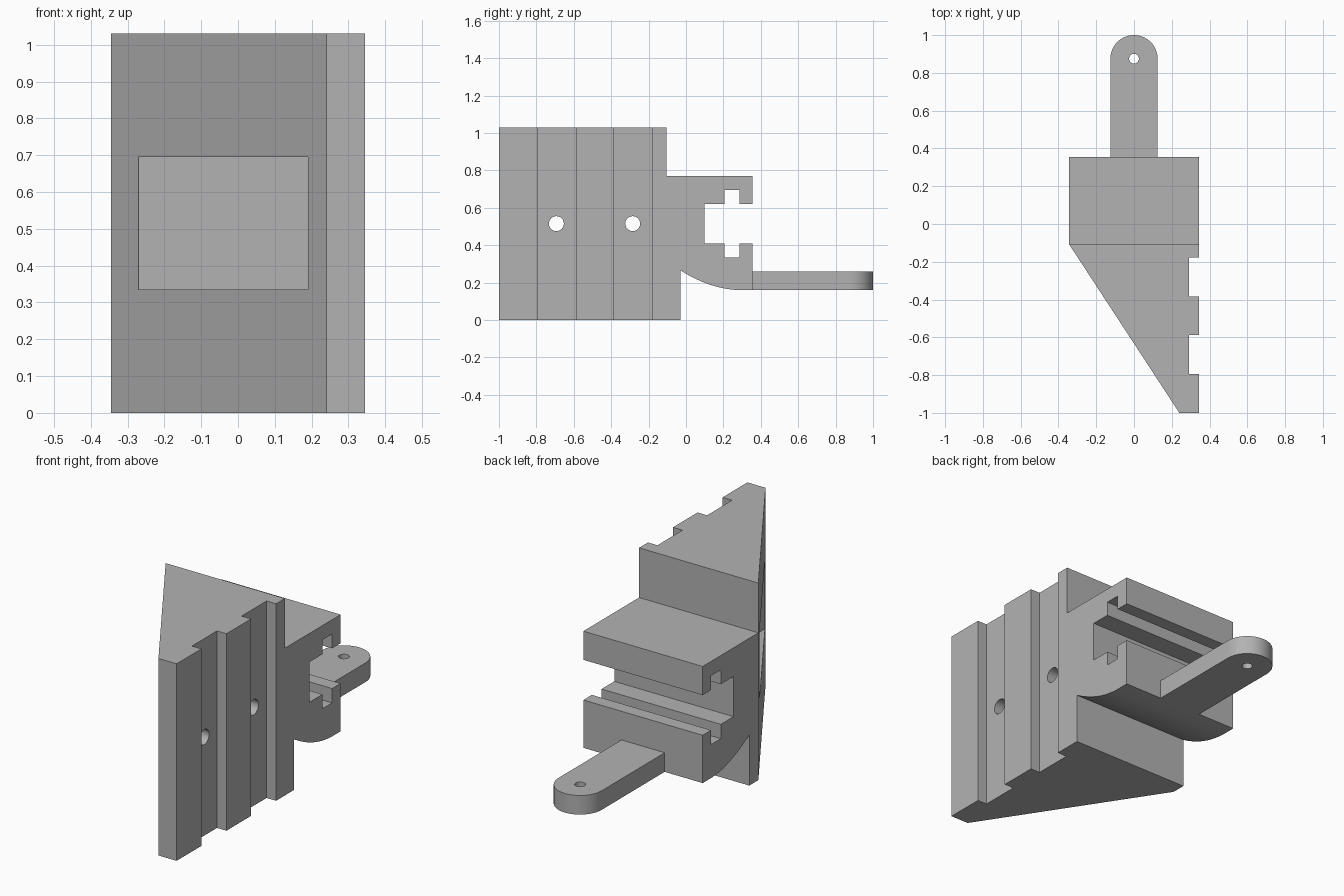
import bpy, bmesh, math
from mathutils import Vector

cube = bpy.data.objects.get("Cube")
if cube:
    bpy.data.objects.remove(cube, do_unlink=True)

GREY = (0.45, 0.45, 0.45, 1)
grey = bpy.data.materials.new("plain grey")
grey.use_nodes = True
grey.diffuse_color = GREY
grey.node_tree.nodes["Principled BSDF"].inputs["Base Color"].default_value = GREY

HALF = 0.345      # half width
TOP = 1.03        # height
BACK = -0.105     # rear of the wedge


def prism(name, profile, axis, low, high):
    """Extrude a 2D profile along x (profile is y, z) or z (profile is x, y)."""
    bm = bmesh.new()
    place = (lambda a, b: (low, a, b)) if axis == "x" else (lambda a, b: (a, b, low))
    face = bm.faces.new([bm.verts.new(place(a, b)) for a, b in profile])
    new = bmesh.ops.extrude_face_region(bm, geom=[face])["geom"]
    shift = Vector((high - low, 0, 0)) if axis == "x" else Vector((0, 0, high - low))
    bmesh.ops.translate(bm, vec=shift, verts=[v for v in new if isinstance(v, bmesh.types.BMVert)])
    bmesh.ops.recalc_face_normals(bm, faces=bm.faces)
    mesh = bpy.data.meshes.new(name)
    bm.to_mesh(mesh)
    bm.free()
    mesh.materials.append(grey)
    obj = bpy.data.objects.new(name, mesh)
    bpy.context.collection.objects.link(obj)
    return obj


def arc(cx, cy, r, start, end, steps):
    angles = [math.radians(start + (end - start) * i / steps) for i in range(steps + 1)]
    return [(cx + r * math.cos(a), cy + r * math.sin(a)) for a in angles]


def rect(a0, a1, b0, b1):
    return [(a0, b0), (a1, b0), (a1, b1), (a0, b1)]


def combine(obj, other, operation):
    """Apply a boolean and discard the second object."""
    mod = obj.modifiers.new("boolean", "BOOLEAN")
    mod.operation, mod.solver, mod.object = operation, "EXACT", other
    bpy.ops.object.select_all(action="DESELECT")
    bpy.context.view_layer.objects.active = obj
    obj.select_set(True)
    bpy.ops.object.modifier_apply(modifier=mod.name)
    bpy.data.objects.remove(other, do_unlink=True)


# Wedge with two vertical grooves along its left side
outline = [(-HALF, BACK), (0.24, -1), (HALF, -1)]
for start in (-0.795, -0.385):
    end = start + 0.207
    outline += [(HALF, start), (0.29, start), (0.29, end), (HALF, end)]
outline.append((HALF, BACK))
body = prism("wedge_bracket", outline, "z", 0, TOP)

# Rear block: foot, curved underside and T-slot, all one side profile
p0, p1, p2 = Vector((-0.03, 0.265)), Vector((0.13, 0.165)), Vector((0.28, 0.16))
curve = [tuple(p0 * (1 - t) ** 2 + p1 * 2 * t * (1 - t) + p2 * t * t)
         for t in [i / 14 for i in range(15)]]
mid = 0.515
lower_slot = [(0.355, 0.41), (0.285, 0.41), (0.285, 0.335),
              (0.205, 0.335), (0.205, 0.41), (0.1, 0.41)]
upper_slot = [(y, 2 * mid - z) for y, z in reversed(lower_slot)]
side = ([(BACK, 0), (-0.03, 0)] + curve + [(0.355, 0.16)] + lower_slot + upper_slot
        + [(0.355, 0.77), (BACK, 0.77)])
combine(body, prism("rear_block", side, "x", -HALF, HALF), "UNION")

# Pocket in the sloped face, and two bolt holes into it
pocket = prism("pocket_cutter", rect(-0.27, 0.19, -1.2, -0.205), "z", 0.335, 0.695)
combine(body, pocket, "DIFFERENCE")
for y in (-0.693, -0.285):
    hole = prism("bolt_cutter", arc(y, mid, 0.04, 0, 345, 23), "x", 0.12, 0.5)
    combine(body, hole, "DIFFERENCE")

# Rounded tongue with a pin hole
tongue = prism("tongue", [(-0.125, 0.355), (0.125, 0.355)] + arc(0, 0.875, 0.125, 0, 180, 32),
               "z", 0.16, 0.26)
pin = prism("pin_cutter", arc(0, 0.875, 0.026, 0, 345, 23), "z", 0, 0.4)
combine(tongue, pin, "DIFFERENCE")

# Smooth the round surfaces, keep the corners sharp
bpy.ops.object.select_all(action="DESELECT")
for obj in (body, tongue):
    obj.select_set(True)
bpy.context.view_layer.objects.active = body
bpy.ops.object.shade_smooth_by_angle(angle=math.radians(25))
